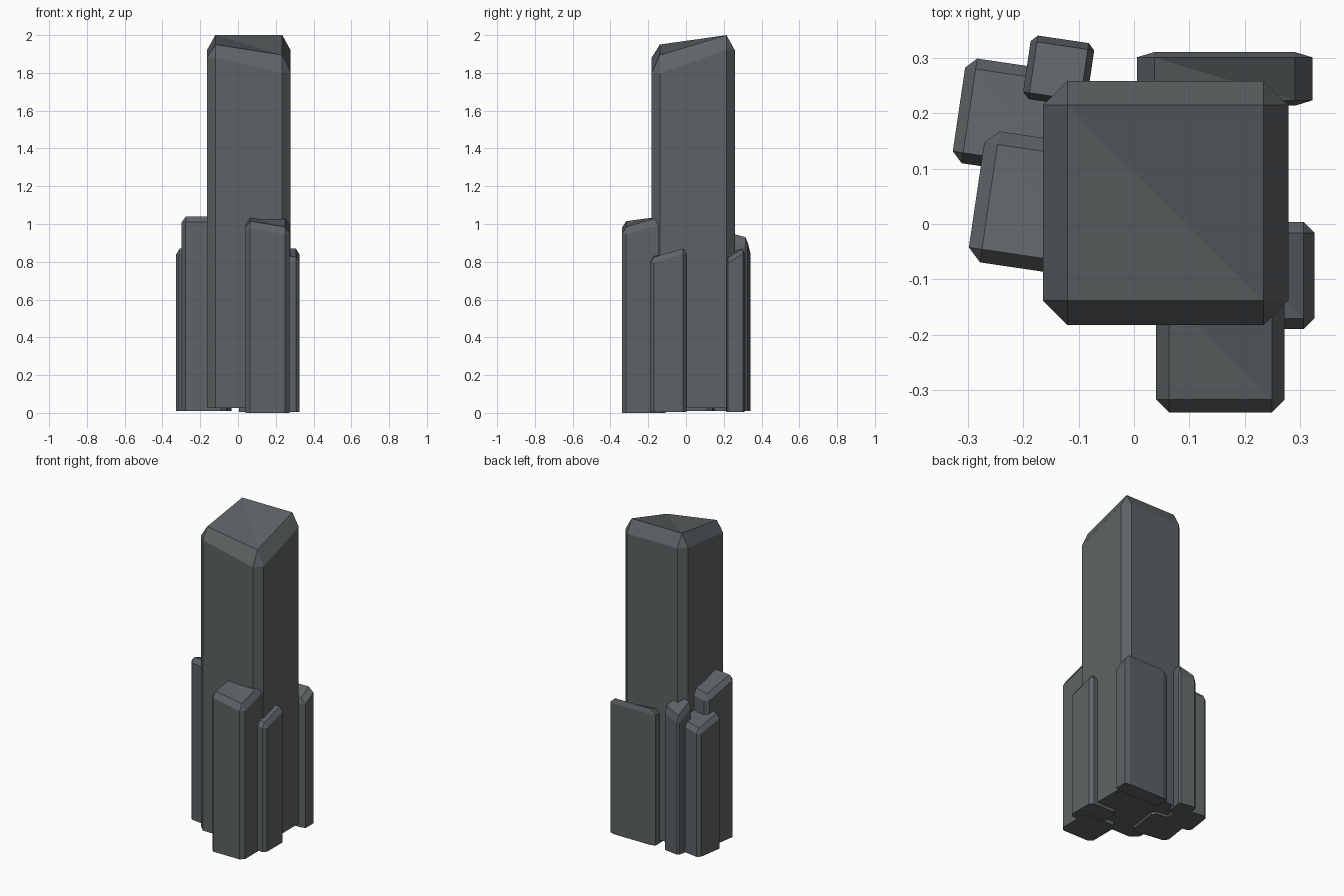
import bpy, bmesh
from math import radians
from mathutils import Matrix

cube = bpy.data.objects.get("Cube")
if cube:
    bpy.data.objects.remove(cube, do_unlink=True)

# Single dark stone colour
stone = bpy.data.materials.new("dark_slate")
stone.use_nodes = True
colour = (0.112, 0.124, 0.13, 1)
stone.diffuse_color = colour
stone.node_tree.nodes["Principled BSDF"].inputs["Base Color"].default_value = colour

CHAMFER = 0.1   # share of each side cut away at the edges


def column(name, centre, size, base, shoulder, crown, turn=0):
    """Chamfered pillar with a slanted top; heights run front left, front right,
    back right, back left in the pillar's own frame."""
    bm = bmesh.new()
    place = Matrix.Translation((*centre, 0)) @ Matrix.Rotation(radians(turn), 4, 'Z')

    def vert(u, v, z):
        return bm.verts.new(place @ Matrix.Diagonal((*size, 1, 1)) @ Matrix.Translation((u, v, z)).translation)

    corners = [(-1, -1), (1, -1), (1, 1), (-1, 1)]
    inner = 0.5 - CHAMFER
    low, high, top = [], [], []
    for i, (sx, sy) in enumerate(corners):
        pair = [(sx * 0.5, sy * inner), (sx * inner, sy * 0.5)]
        if i % 2:
            pair.reverse()
        low += [vert(*p, base) for p in pair]
        high += [vert(*p, shoulder[i]) for p in pair]
        top.append(vert(sx * inner, sy * inner, crown[i]))

    # Sides and base
    for i in range(8):
        j = (i + 1) % 8
        bm.faces.new((low[i], low[j], high[j], high[i]))
    bm.faces.new(low[::-1])
    # Chamfer triangles, chamfer strips and the sloping cap
    for i in range(4):
        j = (i + 1) % 4
        bm.faces.new((high[2 * i], high[2 * i + 1], top[i]))
        bm.faces.new((high[2 * i + 1], high[2 * j], top[j], top[i]))
    bm.faces.new((top[0], top[1], top[3]))
    bm.faces.new((top[1], top[2], top[3]))
    bmesh.ops.recalc_face_normals(bm, faces=bm.faces)

    mesh = bpy.data.meshes.new(name)
    bm.to_mesh(mesh)
    bm.free()
    mesh.materials.append(stone)
    obj = bpy.data.objects.new(name, mesh)
    bpy.context.collection.objects.link(obj)
    return obj


# Tall central pillar
column("main_pillar", (0.057, 0.038), (0.443, 0.441), 0.025,
       (1.88, 1.80, 1.92, 1.92), (1.95, 1.895, 2.0, 2.0))

# Straight side pillars
column("front_pillar", (0.156, -0.224), (0.232, 0.232), 0,
       (0.98, 0.945, 1.0, 1.0), (1.015, 0.985, 1.04, 1.04))
column("left_pillar", (0.229, -0.093), (0.193, 0.193), 0.005,
       (0.82, 0.795, 0.84, 0.84), (0.85, 0.825, 0.87, 0.87))
column("back_slab", (0.1635, 0.262), (0.317, 0.097), 0.005,
       (0.82, 0.795, 0.84, 0.84), (0.85, 0.825, 0.87, 0.87))

# Turned pillars, sloping down towards the back
TURN = 171.6
column("right_pillar", (-0.166, 0.035), (0.239, 0.239), 0.01,
       (0.975, 0.945, 1.01, 1.01), (1.01, 0.98, 1.04, 1.04), TURN)
column("back_right_pillar", (-0.2215, 0.193), (0.191, 0.191), 0.01,
       (0.82, 0.795, 0.84, 0.84), (0.85, 0.825, 0.87, 0.87), TURN)
column("back_small_pillar", (-0.136, 0.276), (0.116, 0.116), 0.01,
       (0.88, 0.85, 0.915, 0.915), (0.93, 0.895, 0.955, 0.955), TURN)
